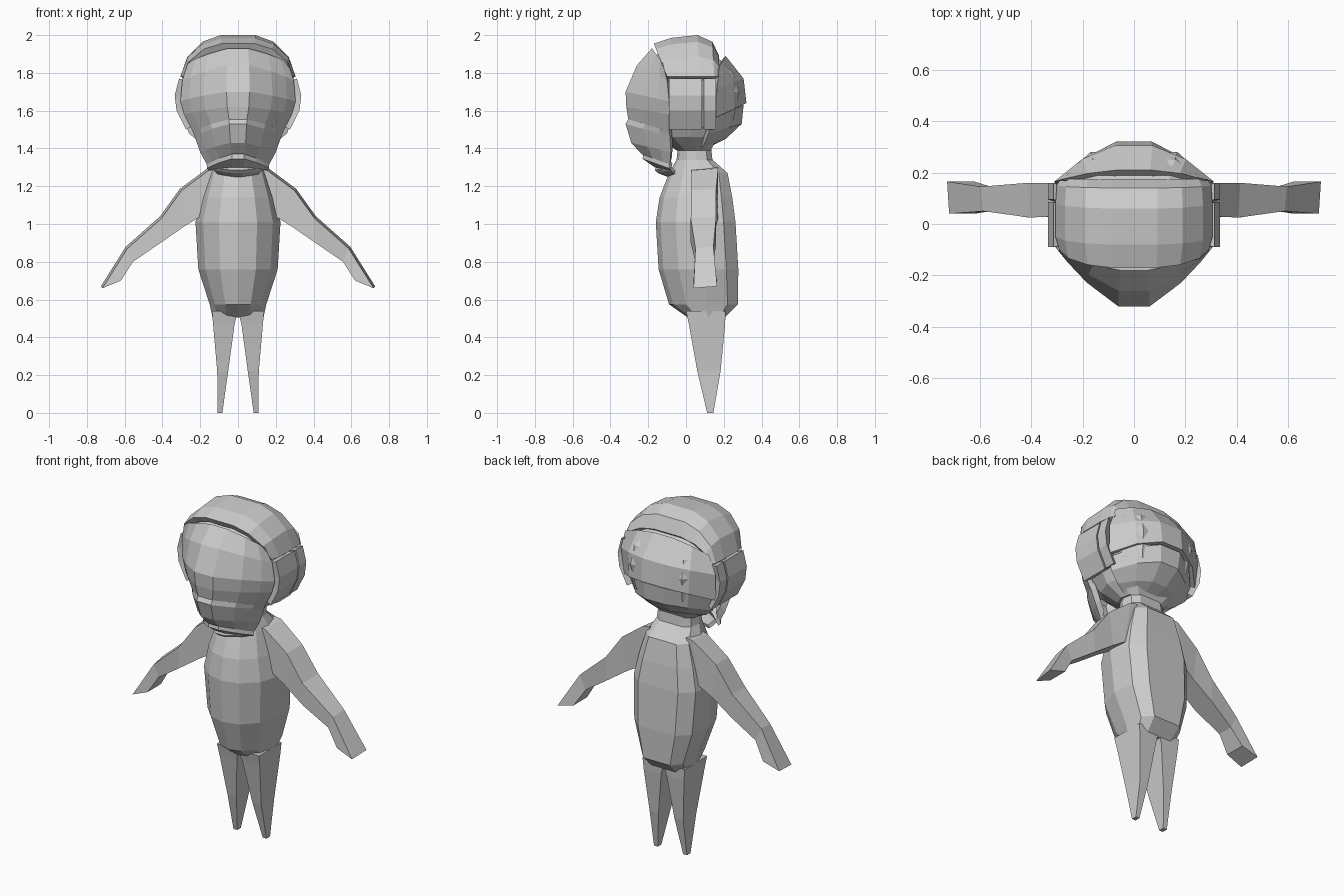
import bpy, bmesh
from mathutils import Vector

if "Cube" in bpy.data.objects:
    bpy.data.objects.remove(bpy.data.objects["Cube"])

grey = bpy.data.materials.new("plain_grey")
grey.use_nodes = True
COLOUR = (0.6, 0.6, 0.6, 1)
grey.diffuse_color = COLOUR
grey.node_tree.nodes["Principled BSDF"].inputs["Base Color"].default_value = COLOUR
HEAD = Vector((0, 0, 1.65))


def finish(name, bm):
    bmesh.ops.recalc_face_normals(bm, faces=bm.faces)
    mesh = bpy.data.meshes.new(name)
    bm.to_mesh(mesh)
    bm.free()
    mesh.materials.append(grey)
    obj = bpy.data.objects.new(name, mesh)
    bpy.context.collection.objects.link(obj)
    return obj


def loft(name, rings):
    """Closed skin through matching rings of points, capped at both ends."""
    bm = bmesh.new()
    loops = [[bm.verts.new(p) for p in ring] for ring in rings]
    n = len(loops[0])
    for a, b in zip(loops, loops[1:]):
        for i in range(n):
            j = (i + 1) % n
            bm.faces.new((a[i], a[j], b[j], b[i]))
    bm.faces.new(loops[0])
    bm.faces.new(loops[-1])
    return finish(name, bm)


def plate(name, grid, depth=0.1):
    """Grid of points thickened toward the head centre."""
    bm = bmesh.new()
    out = [[bm.verts.new(p) for p in row] for row in grid]
    inn = [[bm.verts.new(Vector(p).lerp(HEAD, depth)) for p in row] for row in grid]
    rows, cols = len(grid), len(grid[0])
    for g in (out, inn):
        for r in range(rows - 1):
            for c in range(cols - 1):
                bm.faces.new((g[r][c], g[r][c + 1], g[r + 1][c + 1], g[r + 1][c]))
    edge = [(0, c) for c in range(cols)] + [(r, cols - 1) for r in range(1, rows)]
    edge += [(rows - 1, c) for c in range(cols - 2, -1, -1)] + [(r, 0) for r in range(rows - 2, 0, -1)]
    for (r, c), (s, d) in zip(edge, edge[1:] + edge[:1]):
        bm.faces.new((out[r][c], out[s][d], inn[s][d], inn[r][c]))
    return finish(name, bm)


def curved_plate(name, rows, cols, depth=0.1):
    """Each row (z, y at centre, x, y, z at side) bends across mirrored columns."""
    both = [(-f, d) for f, d in reversed(cols)] + cols
    grid = [[(f * xs, ys + (yc - ys) * d, zs + (zc - zs) * d) for f, d in both]
            for zc, yc, xs, ys, zs in rows]
    return plate(name, grid, depth)


def ring(z, w, yf, yb):
    """Symmetric body cross-section."""
    half = [(0.45 * w, yf + 0.06 * (yb - yf)), (0.82 * w, yf + 0.25 * (yb - yf)),
            (w, yf + 0.55 * (yb - yf)), (0.9 * w, yb - 0.15 * (yb - yf)), (0.58 * w, yb)]
    pts = [(0, yf)] + half + [(-x, y) for x, y in reversed(half)]
    return [(x, y, z) for x, y in pts]


# Head core under the shells
loft("head_core", [ring(*r) for r in (
    (1.39, 0.13, -0.05, 0.13), (1.46, 0.21, -0.15, 0.17), (1.55, 0.26, -0.25, 0.25),
    (1.70, 0.29, -0.28, 0.28), (1.80, 0.275, -0.23, 0.25), (1.88, 0.23, -0.17, 0.17),
    (1.94, 0.15, -0.11, 0.11))])

# Front shells
FACE = [(0.2, 1), (0.6, 0.6), (0.85, 0.25), (1, 0)]
curved_plate("visor", (
    (1.93, -0.18, 0.265, -0.125, 1.855), (1.84, -0.26, 0.295, -0.10, 1.76),
    (1.70, -0.32, 0.305, -0.09, 1.65), (1.62, -0.316, 0.285, -0.09, 1.58),
    (1.55, -0.305, 0.235, -0.09, 1.48)), FACE)
curved_plate("jaw", (
    (1.555, -0.305, 0.24, -0.09, 1.49), (1.53, -0.32, 0.23, -0.085, 1.465),
    (1.43, -0.29, 0.20, -0.08, 1.38), (1.37, -0.235, 0.165, -0.085, 1.315)), FACE, 0.12)
curved_plate("chin", (
    (1.375, -0.225, 0.165, -0.085, 1.325), (1.345, -0.23, 0.165, -0.09, 1.295),
    (1.30, -0.165, 0.155, -0.08, 1.285)), FACE)
curved_plate("chin_strap", (
    (1.285, -0.165, 0.14, -0.085, 1.30), (1.27, -0.15, 0.13, -0.08, 1.285),
    (1.25, -0.10, 0.11, -0.06, 1.265)), FACE, 0.05)

# Crown cap
curved_plate("crown", (
    (1.955, -0.17, 0.29, -0.10, 1.78), (1.985, -0.08, 0.305, -0.05, 1.78),
    (2.0, 0.06, 0.305, 0.08, 1.78), (1.965, 0.14, 0.30, 0.15, 1.78),
    (1.89, 0.175, 0.285, 0.175, 1.78)),
    [(0.3, 1), (0.62, 0.84), (0.88, 0.48), (1, 0)])

# Back shells
BACK = [(0.23, 1), (0.65, 0.62), (1, 0)]
curved_plate("back_shell", (
    (1.89, 0.21, 0.275, 0.175, 1.83), (1.77, 0.305, 0.31, 0.165, 1.72),
    (1.64, 0.32, 0.30, 0.15, 1.56)), BACK)
curved_plate("nape_shell", (
    (1.63, 0.305, 0.285, 0.13, 1.55), (1.53, 0.295, 0.26, 0.12, 1.48),
    (1.45, 0.21, 0.20, 0.10, 1.43), (1.405, 0.12, 0.14, 0.08, 1.40)), BACK)

# Ear plates, arms and legs on both sides
for side, s in (("left", 1), ("right", -1)):
    for part, y0, y1 in (("front", -0.09, 0.085), ("rear", 0.095, 0.16)):
        plate(f"{side}_{part}_ear_plate",
              [[(s * x, y0, z), (s * x, y1, z)] for x, z in
               ((0.312, 1.77), (0.335, 1.68), (0.325, 1.60), (0.275, 1.50))], 0.15)
    arm = ((0.12, 1.30, 0.14, 1.06, 0.03, 0.17), (0.164, 1.293, 0.215, 1.03, 0.03, 0.17),
           (0.307, 1.187, 0.28, 0.99, 0.03, 0.16), (0.413, 1.04, 0.41, 0.90, 0.025, 0.16),
           (0.594, 0.88, 0.556, 0.80, 0.05, 0.145), (0.726, 0.67, 0.62, 0.70, 0.04, 0.165))
    loft(f"{side}_arm", [[(s * ux, y1, uz), (s * (ux - 0.008), y0, uz - 0.01),
                          (s * lx, y0, lz), (s * lx, y1, lz)]
                         for ux, uz, lx, lz, y0, y1 in arm])
    leg = ((0.54, 0.0, 0.138, 0.0, 0.21), (0.47, 0.018, 0.132, 0.015, 0.207),
           (0.22, 0.052, 0.11, 0.06, 0.183), (0.0, 0.083, 0.108, 0.112, 0.145))
    loft(f"{side}_leg", [[(s * x0, y0, z), (s * x1, y0, z), (s * x1, y1, z), (s * x0, y1, z)]
                         for z, x0, x1, y0, y1 in leg])

# Torso with neck
loft("torso", [ring(*r) for r in (
    (0.505, 0.135, 0.01, 0.205), (0.575, 0.15, -0.09, 0.275), (0.76, 0.21, -0.145, 0.277),
    (1.01, 0.225, -0.16, 0.262), (1.14, 0.195, -0.14, 0.245), (1.27, 0.155, -0.09, 0.22),
    (1.34, 0.125, -0.05, 0.14), (1.43, 0.115, -0.04, 0.13))])
